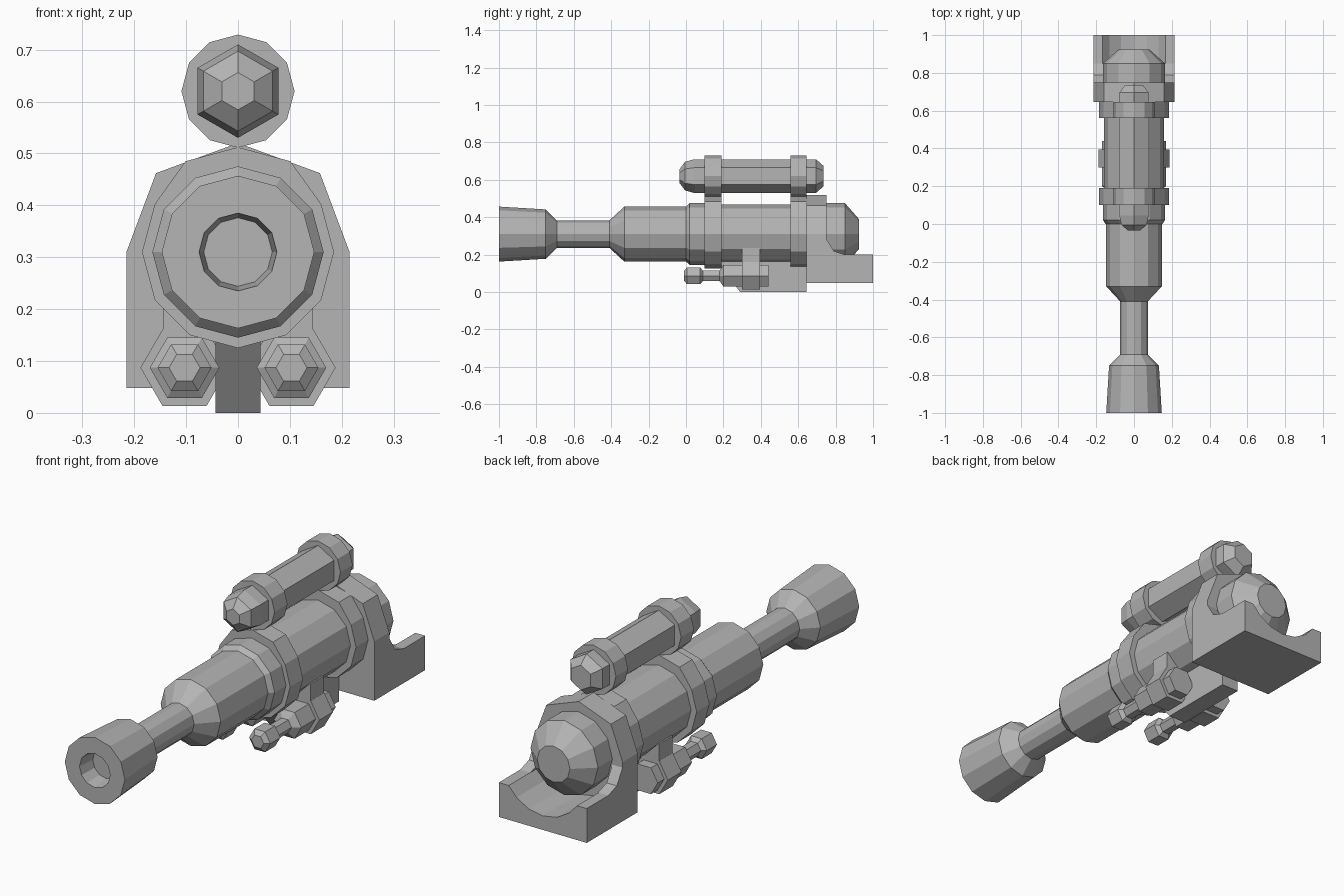
import bpy, bmesh
from math import sin, cos, pi, radians

cube = bpy.data.objects.get("Cube")
if cube:
    bpy.data.objects.remove(cube, do_unlink=True)

GREY = (0.46, 0.46, 0.46, 1)
grey = bpy.data.materials.new("plain grey")
grey.use_nodes = True
grey.diffuse_color = GREY
grey.node_tree.nodes["Principled BSDF"].inputs["Base Color"].default_value = GREY


def finish(name, bm):
    bmesh.ops.recalc_face_normals(bm, faces=bm.faces)
    mesh = bpy.data.meshes.new(name)
    bm.to_mesh(mesh)
    bm.free()
    mesh.materials.append(grey)
    obj = bpy.data.objects.new(name, mesh)
    bpy.context.collection.objects.link(obj)
    return obj


def lathe(name, profile, x, z, sides, phase=0.0):
    """Closed solid turned around a lengthwise axis; profile holds (y, radius)."""
    bm = bmesh.new()
    rings = [[bm.verts.new((x + r * cos(phase + 2 * pi * i / sides), y,
                            z + r * sin(phase + 2 * pi * i / sides)))
              for i in range(sides)] for y, r in profile]
    for a, b in zip(rings, rings[1:]):
        for i in range(sides):
            j = (i + 1) % sides
            bm.faces.new((a[i], a[j], b[j], b[i]))
    bm.faces.new(rings[0])
    bm.faces.new(rings[-1])
    return finish(name, bm)


def prism(name, outline, lo, hi, along="y"):
    """Outline in (x, z) pushed along y, or in (y, z) pushed along x."""
    bm = bmesh.new()

    def ring(d):
        return [bm.verts.new((u, d, v) if along == "y" else (d, u, v)) for u, v in outline]
    a, b = ring(lo), ring(hi)
    bm.faces.new(a)
    bm.faces.new(b)
    for i in range(len(a)):
        j = (i + 1) % len(a)
        bm.faces.new((a[i], a[j], b[j], b[i]))
    return finish(name, bm)


AXIS = 0.31       # height of the barrel axis
SCOPE = 0.62      # height of the sight axis

# Barrel with hollow muzzle, stepped body and domed rear
lathe("barrel", [(-0.92, 0.066), (-1.0, 0.075), (-1.0, 0.147), (-0.75, 0.132),
                 (-0.69, 0.073), (-0.41, 0.073), (-0.33, 0.147), (0.0, 0.147),
                 (0.02, 0.165), (0.14, 0.165), (0.15, 0.158), (0.6, 0.158),
                 (0.61, 0.165), (0.85, 0.165), (0.925, 0.08)], 0, AXIS, 12)

# Sight tube
lathe("sight_tube", [(-0.035, 0.036), (-0.005, 0.077), (0.045, 0.09),
                     (0.695, 0.09), (0.735, 0.055)], 0, SCOPE, 6, pi / 2)

# Clamping rings around barrel and sight
for label, lo, hi in (("front", 0.1, 0.19), ("rear", 0.56, 0.645)):
    band = []
    for i in range(12):
        a = 2 * pi * i / 12
        r = 0.202 if sin(a) > 0.8 else 0.185
        band.append((r * cos(a), AXIS + r * sin(a)))
    prism(label + "_barrel_ring", band, lo, hi)
    lathe(label + "_sight_ring", [(lo, 0.109), (hi, 0.109)], 0, SCOPE, 12)

# Rear support plate
half = [(0.215, 0.048), (0.215, 0.31), (0.158, 0.462)]
prism("support_plate", half + [(0, 0.52)] + [(-x, z) for x, z in reversed(half)], 0.645, 0.75)

# Rear cradle with a rounded trough
trough = [(0.2 * cos(radians(a)), AXIS + 0.2 * sin(radians(a)))
          for a in (-33.5, -50, -70, -90, -110, -130, -146.5)]
prism("cradle", [(0.215, 0.048), (0.215, 0.2)] + trough + [(-0.215, 0.2), (-0.215, 0.048)],
      0.75, 1.0)

# Keel under the barrel
prism("keel", [(0.17, 0.16), (0.29, 0.0), (0.645, 0.0), (0.645, 0.18), (0.17, 0.18)],
      -0.043, 0.043, "x")

# Paired parts on both sides
for side, s in (("left", 1), ("right", -1)):
    prism(side + "_cradle_fillet", [(0.75, 0.2), (0.75, 0.285), (0.79, 0.22), (0.85, 0.2)],
          s * 0.165, s * 0.215, "x")
    lathe(side + "_side_tube", [(-0.01, 0.03), (0.005, 0.052), (0.075, 0.052), (0.09, 0.033),
                                (0.18, 0.033), (0.2, 0.067), (0.44, 0.067)],
          s * 0.103, 0.087, 6)
    lathe(side + "_tube_collar", [(0.3, 0.085), (0.395, 0.085)], s * 0.103, 0.087, 6)
    prism(side + "_tube_bracket", [(s * 0.06, 0.1), (s * 0.145, 0.1), (s * 0.145, 0.235),
                                   (s * 0.06, 0.235)], 0.3, 0.395)
